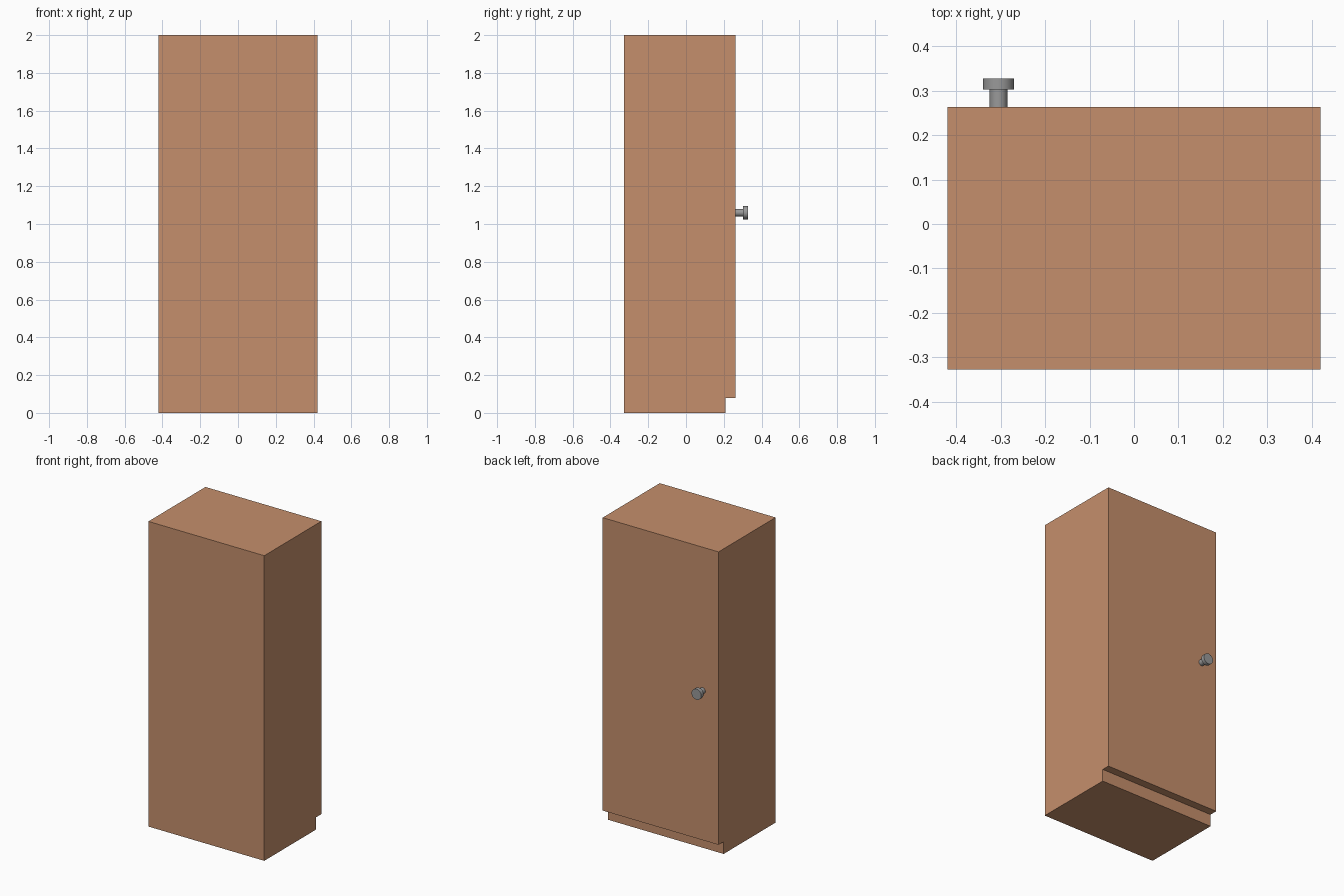
import bpy, bmesh, math
from mathutils import Matrix

cube = bpy.data.objects.get("Cube")
if cube:
    bpy.data.objects.remove(cube, do_unlink=True)


def material(name, rgb):
    m = bpy.data.materials.new(name)
    m.use_nodes = True
    m.diffuse_color = (*rgb, 1)
    m.node_tree.nodes["Principled BSDF"].inputs["Base Color"].default_value = (*rgb, 1)
    return m


def finish(bm, name, mat):
    bmesh.ops.recalc_face_normals(bm, faces=bm.faces)
    mesh = bpy.data.meshes.new(name)
    bm.to_mesh(mesh)
    bm.free()
    mesh.materials.append(mat)
    obj = bpy.data.objects.new(name, mesh)
    bpy.context.collection.objects.link(obj)
    return obj


wood = material("warm wood", (0.56, 0.275, 0.15))
metal = material("grey metal", (0.32, 0.32, 0.32))

HALF_WIDTH, CLOSED_Y, DOOR_Y = 0.42, -0.328, 0.263
KICK_Y, KICK_Z, HEIGHT = 0.21, 0.08, 2.0

# Cabinet body: side profile with a recessed kick space, extruded across the width
profile = [(CLOSED_Y, 0), (KICK_Y, 0), (KICK_Y, KICK_Z),
           (DOOR_Y, KICK_Z), (DOOR_Y, HEIGHT), (CLOSED_Y, HEIGHT)]
bm = bmesh.new()
side = bm.faces.new([bm.verts.new((-HALF_WIDTH, y, z)) for y, z in profile])
extruded = bmesh.ops.extrude_face_region(bm, geom=[side])["geom"]
bmesh.ops.translate(bm, vec=(2 * HALF_WIDTH, 0, 0),
                    verts=[v for v in extruded if isinstance(v, bmesh.types.BMVert)])
finish(bm, "cabinet_body", wood)


# Door knob: a stem and a wider disc, both pointing out of the door
def knob_part(name, radius, y0, y1):
    bm = bmesh.new()
    place = Matrix.Translation((-0.305, (y0 + y1) / 2, 1.06)) @ Matrix.Rotation(math.pi / 2, 4, "X")
    bmesh.ops.create_cone(bm, cap_ends=True, segments=24, radius1=radius,
                          radius2=radius, depth=y1 - y0, matrix=place)
    obj = finish(bm, name, metal)
    bpy.ops.object.select_all(action="DESELECT")
    obj.select_set(True)
    bpy.context.view_layer.objects.active = obj
    bpy.ops.object.shade_smooth_by_angle()


knob_part("knob_stem", 0.02, DOOR_Y, 0.303)
knob_part("knob_disc", 0.035, 0.303, 0.328)
